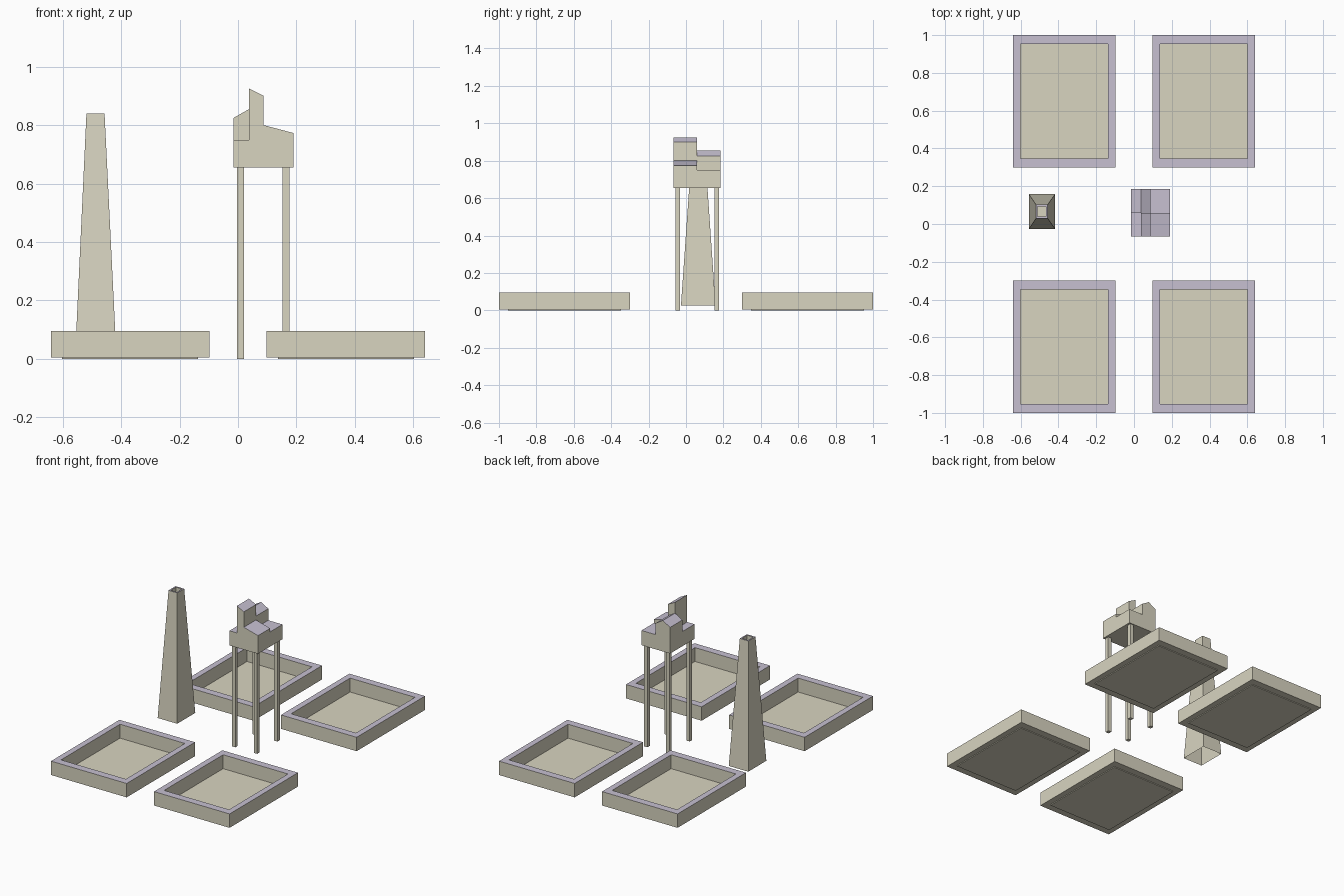
import bpy, bmesh

if "Cube" in bpy.data.objects:
    bpy.data.objects.remove(bpy.data.objects["Cube"])


def material(name, rgb):
    m = bpy.data.materials.new(name)
    m.diffuse_color = (*rgb, 1)
    m.use_nodes = True
    m.node_tree.nodes["Principled BSDF"].inputs["Base Color"].default_value = m.diffuse_color
    return m


BEIGE = material("stone", (0.69, 0.66, 0.53))
PURPLE = material("roofing", (0.57, 0.53, 0.64))


def finish(name, bm, purple_above=None):
    """Make an object; upward faces higher than purple_above get the roof colour."""
    bmesh.ops.recalc_face_normals(bm, faces=bm.faces)
    if purple_above is not None:
        for f in bm.faces:
            if f.normal.z > 0.5 and f.calc_center_median().z > purple_above:
                f.material_index = 1
    me = bpy.data.meshes.new(name)
    bm.to_mesh(me)
    bm.free()
    me.materials.append(BEIGE)
    me.materials.append(PURPLE)
    ob = bpy.data.objects.new(name, me)
    bpy.context.collection.objects.link(ob)
    return ob


def rings(name, levels, closed=False, cap=False, purple_above=None):
    """Skin rectangles (x0, x1, y0, y1, z) one after the other."""
    bm = bmesh.new()
    loops = [[bm.verts.new(p) for p in
              ((x0, y0, z), (x1, y0, z), (x1, y1, z), (x0, y1, z))]
             for x0, x1, y0, y1, z in levels]
    pairs = list(zip(loops, loops[1:]))
    if closed:
        pairs.append((loops[-1], loops[0]))
    for a, b in pairs:
        for i in range(4):
            j = (i + 1) % 4
            bm.faces.new((a[i], a[j], b[j], b[i]))
    if cap:
        bm.faces.new(loops[-1])
    if cap == "both":
        bm.faces.new(loops[0])
    return finish(name, bm, purple_above)


def box(name, x0, x1, y0, y1, z0, z1):
    return rings(name, [(x0, x1, y0, y1, z0), (x0, x1, y0, y1, z1)], cap="both")


def extrude_profile(name, pts, y0, y1):
    """Extrude an x-z outline along y."""
    bm = bmesh.new()
    face = bm.faces.new([bm.verts.new((x, y0, z)) for x, z in pts])
    new = bmesh.ops.extrude_face_region(bm, geom=[face])["geom"]
    bmesh.ops.translate(bm, vec=(0, y1 - y0, 0),
                        verts=[v for v in new if isinstance(v, bmesh.types.BMVert)])
    return finish(name, bm, 0.7)


# Four shallow basins: rimmed frame plus floor plate
for sx, side in ((-1, "left"), (1, "right")):
    for sy, end in ((-1, "front"), (1, "back")):
        ox = sorted((sx * 0.098, sx * 0.64))
        oy = sorted((sy * 0.30, sy * 1.0))
        ix = sorted((sx * 0.137, sx * 0.602))
        iy = sorted((sy * 0.348, sy * 0.952))
        rings(f"basin_frame_{end}_{side}",
              [(*ox, *oy, 0.005), (*ox, *oy, 0.095),
               (*ix, *iy, 0.095), (*ix, *iy, 0.005)],
              closed=True, purple_above=0.05)
        box(f"basin_floor_{end}_{side}", *ix, *iy, 0.0, 0.005)

# Tapered chimney, open below, with a recessed cap in the top
rings("chimney", [(-0.557, -0.417, -0.027, 0.158, 0.025),
                  (-0.519, -0.457, 0.030, 0.102, 0.84),
                  (-0.510, -0.466, 0.040, 0.092, 0.84),
                  (-0.510, -0.466, 0.040, 0.092, 0.80)],
      cap=True, purple_above=0.82)

# Tower legs
for x, side in ((-0.004, "left"), (0.153, "right")):
    for y, end in ((-0.056, "front"), (0.152, "back")):
        box(f"tower_leg_{end}_{side}", x, x + 0.024, y, y + 0.024, 0, 0.657)

# Tower cabin: front half with tall turret, back half with gable
extrude_profile("cabin_front",
                [(-0.015, 0.655), (0.19, 0.655), (0.19, 0.773), (0.088, 0.80),
                 (0.088, 0.90), (0.038, 0.925), (0.038, 0.75), (-0.015, 0.75)],
                -0.066, 0.058)
extrude_profile("cabin_back",
                [(-0.015, 0.655), (0.19, 0.655), (0.19, 0.75), (0.088, 0.75),
                 (0.088, 0.825), (0.038, 0.855), (-0.015, 0.825)],
                0.058, 0.184)
